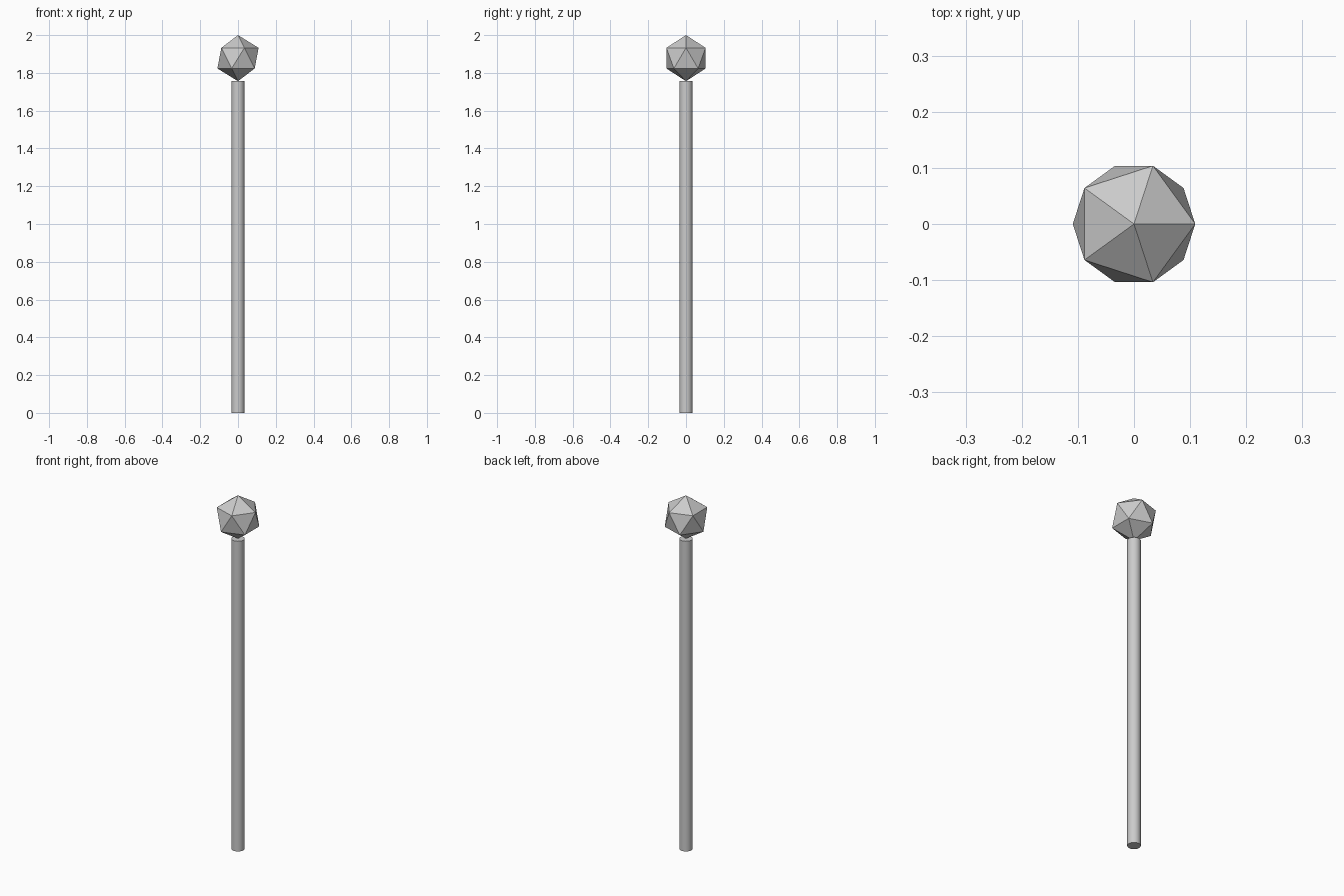
import bpy, math

if "Cube" in bpy.data.objects:
    bpy.data.objects.remove(bpy.data.objects["Cube"])

HEIGHT = 2.0
HEAD_R = 0.122
ROD_R = 0.034
ROD_H = HEIGHT - 2 * HEAD_R

# Straight round rod with capped ends
bpy.ops.mesh.primitive_cylinder_add(vertices=32, radius=ROD_R, depth=ROD_H,
                                    location=(0, 0, ROD_H / 2))
rod = bpy.context.object
rod.name = "rod"
bpy.ops.object.shade_smooth_by_angle(angle=math.radians(30))

# Flat-faced twenty-sided head balanced on the rod's top
bpy.ops.mesh.primitive_ico_sphere_add(subdivisions=1, radius=HEAD_R,
                                      location=(0, 0, HEIGHT - HEAD_R))
head = bpy.context.object
head.name = "faceted_head"
bpy.ops.object.shade_flat()
